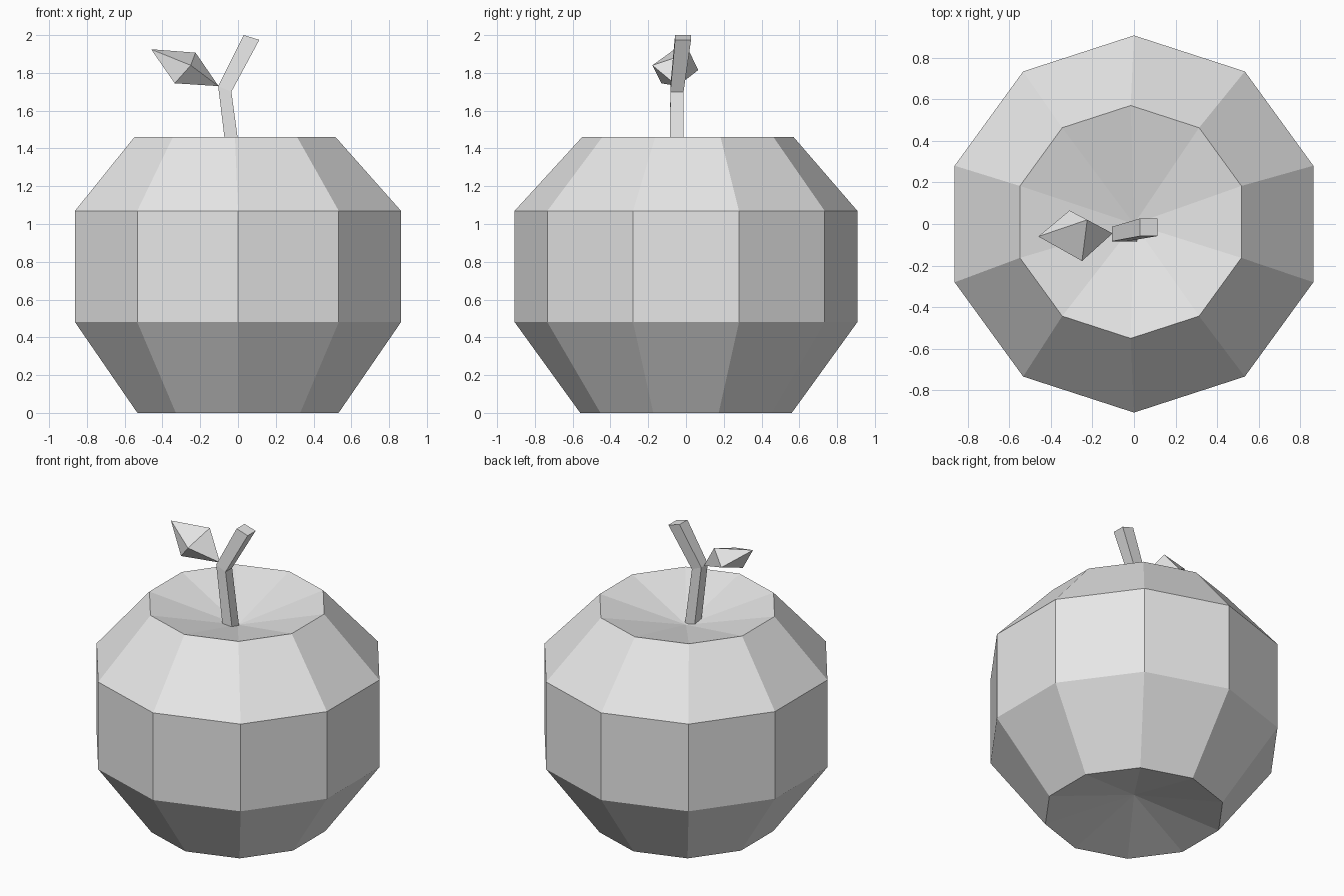
import bpy, math
from mathutils import Vector

cube = bpy.data.objects.get("Cube")
if cube:
    bpy.data.objects.remove(cube, do_unlink=True)

grey = bpy.data.materials.new("light grey")
grey.use_nodes = True
colour = (0.8, 0.8, 0.8, 1)
grey.diffuse_color = colour
grey.node_tree.nodes["Principled BSDF"].inputs["Base Color"].default_value = colour


def make(name, verts, faces):
    mesh = bpy.data.meshes.new(name)
    mesh.from_pydata(verts, [], faces)
    mesh.materials.append(grey)
    obj = bpy.data.objects.new(name, mesh)
    bpy.context.collection.objects.link(obj)
    return obj


def loft(name, rings, start, end):
    """Skin rings from bottom to top; a point makes a fan, None makes a flat cap."""
    n = len(rings[0])
    verts = [v for ring in rings for v in ring]
    faces = []
    for r in range(len(rings) - 1):
        for i in range(n):
            j = (i + 1) % n
            faces.append((r * n + i, r * n + j, r * n + n + j, r * n + n + i))
    last = (len(rings) - 1) * n
    if start is None:
        faces.append(tuple(reversed(range(n))))
    else:
        verts.append(start)
        faces += [(len(verts) - 1, (i + 1) % n, i) for i in range(n)]
    if end is None:
        faces.append(tuple(range(last, last + n)))
    else:
        verts.append(end)
        faces += [(last + i, last + (i + 1) % n, len(verts) - 1) for i in range(n)]
    return make(name, verts, faces)


def decagon(radius, z, x=0, y=0):
    angles = [math.radians(18 + 36 * i) for i in range(10)]
    return [(x + radius * math.cos(a), y + radius * math.sin(a), z) for a in angles]


# Fruit body with a dimple at each end
loft("fruit_body",
     [decagon(0.56, 0), decagon(0.907, 0.48), decagon(0.907, 1.07),
      decagon(0.56, 1.46, -0.016, 0.01)],
     (0, 0, 0.13), (0, 0, 1.32))


# Bent square stem: each section has left and right (x, z) ends and a y range
def section(left, right, y0, y1):
    (lx, lz), (rx, rz) = left, right
    return [(lx, y0, lz), (rx, y0, rz), (rx, y1, rz), (lx, y1, lz)]


loft("stem",
     [section((-0.05, 1.28), (0.022, 1.28), -0.085, -0.012),
      section((-0.105, 1.73), (-0.035, 1.7), -0.083, -0.013),
      section((0.03, 2.0), (0.113, 1.975), -0.058, 0.027)],
     None, None)

# Leaf: a slim four-sided double pyramid
leaf_ring = [(-0.25, -0.178, 1.84), (-0.335, -0.13, 1.745),
             (-0.31, 0.065, 1.815), (-0.225, 0.02, 1.907)]
loft("leaf", [leaf_ring], (-0.103, -0.045, 1.73), (-0.46, -0.06, 1.925))

# Consistent outward normals
import bmesh
for name in ("fruit_body", "stem", "leaf"):
    mesh = bpy.data.objects[name].data
    bm = bmesh.new()
    bm.from_mesh(mesh)
    bmesh.ops.recalc_face_normals(bm, faces=bm.faces)
    bm.to_mesh(mesh)
    bm.free()
